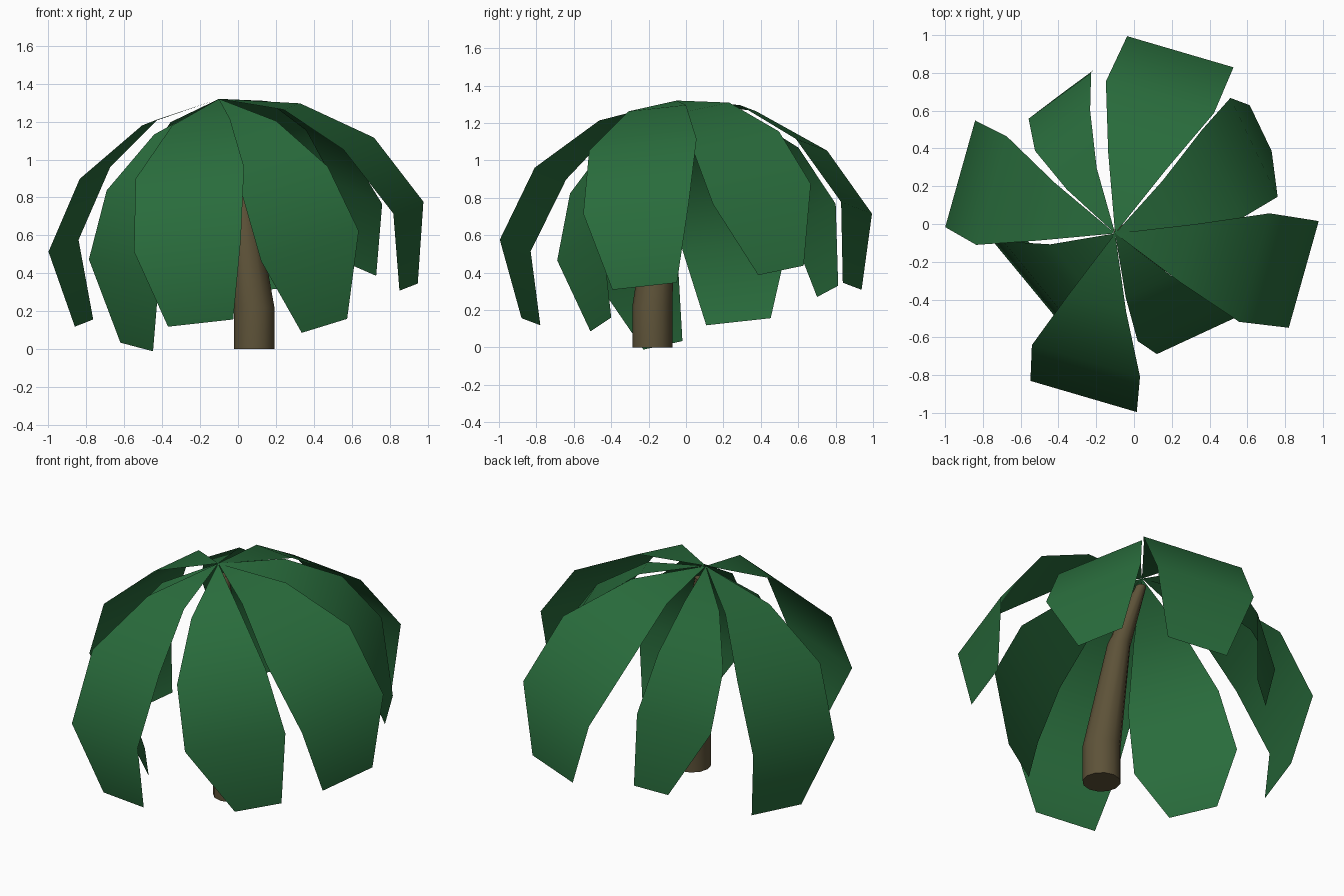
import bpy, bmesh, math
from mathutils import Vector, Matrix

if "Cube" in bpy.data.objects:
    bpy.data.objects.remove(bpy.data.objects["Cube"])


def material(name, color):
    m = bpy.data.materials.new(name)
    m.diffuse_color = color
    m.use_nodes = True
    m.node_tree.nodes["Principled BSDF"].inputs["Base Color"].default_value = m.diffuse_color
    return m


GREEN = material("leaf_green", (0.022, 0.15, 0.045, 1))
BROWN = material("bark_brown", (0.11, 0.085, 0.04, 1))


def finish(name, bm, mat, smooth_angle):
    me = bpy.data.meshes.new(name)
    bm.to_mesh(me)
    bm.free()
    me.materials.append(mat)
    ob = bpy.data.objects.new(name, me)
    bpy.context.collection.objects.link(ob)
    bpy.ops.object.select_all(action='DESELECT')
    ob.select_set(True)
    bpy.context.view_layer.objects.active = ob
    bpy.ops.object.shade_smooth_by_angle(angle=math.radians(smooth_angle))
    return ob


def rot(deg, axis):
    return Matrix.Rotation(math.radians(deg), 4, axis)


# Crown frame: hub position, with the whole crown tilted up towards 29 degrees
HUB = Vector((-0.1, -0.05, 1.32))
LEAN = 29
CROWN = Matrix.Translation(HUB) @ rot(LEAN, 'Z') @ rot(-8.6, 'Y') @ rot(-LEAN, 'Z')

# Leaf outlines: (outward, height, half width), starting after the hub point
UPPER = [(0.392, -0.083, 0.16), (0.729, -0.317, 0.30),
         (0.953, -0.682, 0.295), (0.897, -1.10, 0.18)]
LOWER = [(0.34, -0.09, 0.14), (0.61, -0.313, 0.26),
         (0.773, -0.633, 0.295), (0.785, -1.055, 0.137)]


def leaf(name, rows, azimuth, pitch=0, roll=0, scale=1, width=1):
    mat = CROWN @ rot(azimuth, 'Z') @ rot(roll, 'X') @ rot(pitch, 'Y')
    bm = bmesh.new()
    hub = bm.verts.new(mat @ Vector((0, 0, 0)))
    prev = None
    for r, z, w in rows:
        pair = [bm.verts.new(mat @ Vector((r * scale, s * w * width, z * scale)))
                for s in (-1, 1)]
        if prev is None:
            bm.faces.new((hub, pair[0], pair[1]))
        else:
            bm.faces.new((prev[0], pair[0], pair[1], prev[1]))
        prev = pair
    bm.normal_update()
    finish(name, bm, GREEN, 60)


# Four large upper leaves
for i in range(4):
    leaf(f"upper_leaf_{i + 1}", UPPER, LEAN - 45 + 90 * i)

# Four lower leaves between them: azimuth, pitch, roll, scale, width
for i, args in enumerate([(24, 0, 10, 1, 1), (-65, 10.2, 7, 1.05, 1),
                          (218, 12, -11, 1.05, 1), (126, 0, -9, 1, 0.73)]):
    leaf(f"lower_leaf_{i + 1}", LOWER, *args)

# Curved tapering trunk: x, y, z, radius
PATH = [(0.085, -0.18, 0, 0.107), (0.085, -0.18, 0.22, 0.107),
        (0.01, -0.12, 0.88, 0.065), (-0.075, -0.03, 1.25, 0.03)]
SIDES = 12
bm = bmesh.new()
rings = []
for x, y, z, r in PATH:
    rings.append([bm.verts.new((x + r * math.cos(2 * math.pi * k / SIDES),
                                y + r * math.sin(2 * math.pi * k / SIDES), z))
                  for k in range(SIDES)])
for a, b in zip(rings, rings[1:]):
    for k in range(SIDES):
        n = (k + 1) % SIDES
        bm.faces.new((a[k], a[n], b[n], b[k]))
bm.faces.new(rings[0][::-1])
bm.faces.new(rings[-1])
finish("trunk", bm, BROWN, 50)
